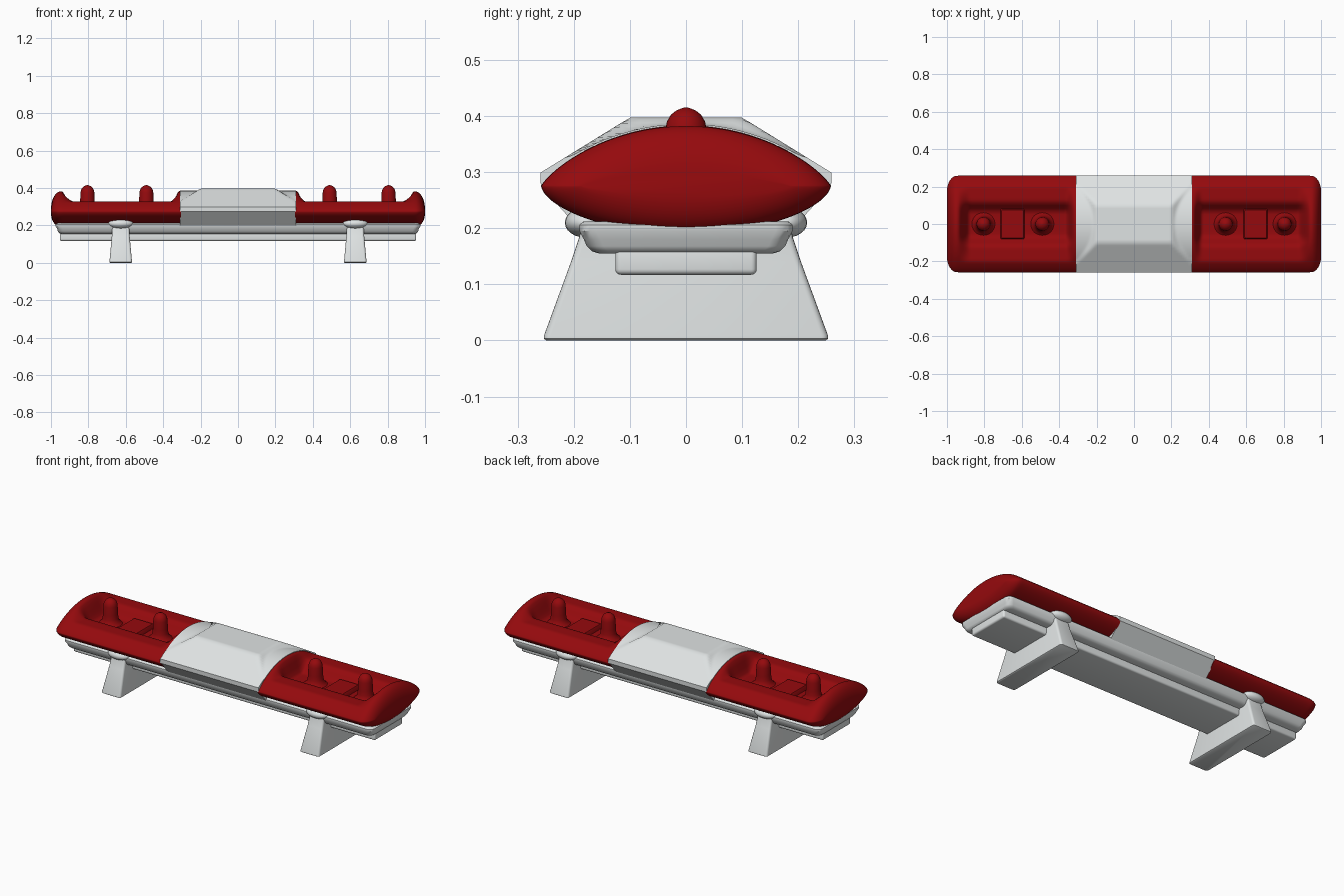
import bpy, bmesh, math

if "Cube" in bpy.data.objects:
    bpy.data.objects.remove(bpy.data.objects["Cube"])


def material(name, rgb):
    m = bpy.data.materials.new(name)
    m.diffuse_color = (*rgb, 1)
    m.use_nodes = True
    m.node_tree.nodes["Principled BSDF"].inputs["Base Color"].default_value = m.diffuse_color
    return m


RED = material("red plastic", (0.30, 0.003, 0.004))
WHITE = material("off white", (0.74, 0.77, 0.77))


def finish(bm, name, mat, angle=35, mirror=False):
    bmesh.ops.recalc_face_normals(bm, faces=bm.faces)
    me = bpy.data.meshes.new(name)
    bm.to_mesh(me)
    bm.free()
    ob = bpy.data.objects.new(name, me)
    bpy.context.collection.objects.link(ob)
    me.materials.append(mat)
    bpy.context.view_layer.objects.active = ob
    ob.select_set(True)
    bpy.ops.object.shade_smooth_by_angle(angle=math.radians(angle))
    ob.select_set(False)
    if mirror:
        ob.modifiers.new("Mirror", 'MIRROR').use_mirror_merge = False
    return ob


def loft(rings):
    bm = bmesh.new()
    vs = [[bm.verts.new(p) for p in r] for r in rings]
    n = len(rings[0])
    for a, b in zip(vs, vs[1:]):
        for i in range(n):
            j = (i + 1) % n
            bm.faces.new((a[i], a[j], b[j], b[i]))
    bm.faces.new(vs[0])
    bm.faces.new(vs[-1])
    return bm


def smooth(a, b, t):
    t = max(0, min(1, (t - a) / (b - a)))
    return t * t * (3 - 2 * t)


# Lens-shaped cross-section shared by the domes and the centre cover
W, MID = 0.258, 0.275
def upper(y): return MID + 0.108 * max(0, 1 - (y / W) ** 2) ** 0.8
def lower(y): return MID - 0.085 * max(0, 1 - (y / W) ** 2) ** 0.6


N = 48
YS = [W * math.sin(math.pi * (i / N - 0.5)) for i in range(N + 1)]


def section(x, top, bottom, ys=1, zs=1):
    pts = [(x, y * ys, MID + (top(x, y) - MID) * zs) for y in YS]
    return pts + [(x, y * ys, MID + (bottom(y) - MID) * zs) for y in YS[-2:0:-1]]


# Red domes: open trough along the top, rounded outer end
def dome_top(x, y):
    a = abs(y)
    floor = 0.272 + 0.055 * smooth(0.06, 0.125, a)
    w = smooth(0.315, 0.365, x) * (1 - smooth(0.875, 0.945, x))
    z = upper(y)
    return z + w * (min(z, floor) - z)


xs = [0.305 + 0.01 * i for i in range(8)] + [0.45, 0.55, 0.65, 0.75, 0.85]
xs += [0.87 + 0.01 * i for i in range(8)]
rings = [section(x, dome_top, lower) for x in xs]
for k in range(1, 11):
    t = math.radians(8.2 * k)
    rings.append(section(0.945 + 0.055 * math.sin(t), dome_top, lower,
                         0.68 + 0.32 * math.cos(t), 0.1 + 0.9 * math.cos(t)))
finish(loft(rings), "red_dome", RED, 50, True)


# White centre cover with a raised bevelled panel
def cover_top(x, y):
    f = 0.335 + 0.62 * min(0.3 - abs(x), 0.2 - abs(y))
    return max(upper(y) + 0.003, min(0.397, f))


def cover_bottom(y):
    return max(0.192, MID - (W - abs(y)) * 1.1)


xs = [-0.305 + 0.01 * i for i in range(62)]
xs = [-0.31] + xs[:-1] + [0.31]
finish(loft([section(x, cover_top, cover_bottom, 1.005) for x in xs]),
       "centre_cover", WHITE, 40)


# Base rails: rounded boxes
def box(name, hx, hy, z0, z1, r):
    bm = bmesh.new()
    bmesh.ops.create_cube(bm, size=1)
    for v in bm.verts:
        v.co = (v.co.x * 2 * hx, v.co.y * 2 * hy, z0 + (v.co.z + 0.5) * (z1 - z0))
    bmesh.ops.bevel(bm, geom=bm.edges[:], offset=r, segments=4, profile=0.5,
                    affect='EDGES')
    return finish(bm, name, WHITE)


def rounded(hx, hy, r, z, cx=0):
    pts = []
    for q, (sx, sy) in enumerate([(1, 1), (-1, 1), (-1, -1), (1, -1)]):
        for k in range(5):
            a = math.pi / 2 * (q + k / 4)
            pts.append((cx + sx * (hx - r) + r * math.cos(a),
                        sy * (hy - r) + r * math.sin(a), z))
    return pts


plate = [(0.155, 0.945, 0.155), (0.159, 0.957, 0.168), (0.168, 0.963, 0.177),
         (0.18, 0.966, 0.182), (0.195, 0.975, 0.19), (0.206, 0.975, 0.19),
         (0.212, 0.965, 0.183)]
finish(loft([rounded(hx, hy, 0.03, z) for z, hx, hy in plate]), "base_plate", WHITE)
box("lower_rail", 0.953, 0.126, 0.117, 0.165, 0.01)

# Feet: tapered blocks with a rounded clamp at each end
foot = [(0, 0.056, 0.249), (0.003, 0.06, 0.253), (0.009, 0.06, 0.253),
        (0.14, 0.048, 0.205), (0.185, 0.046, 0.19), (0.21, 0.046, 0.186)]
finish(loft([rounded(hx, hy, 0.012, z, 0.627) for z, hx, hy in foot]),
       "foot", WHITE, 35, True)
for side, sy in (("front", -1), ("back", 1)):
    bm = bmesh.new()
    bmesh.ops.create_uvsphere(bm, u_segments=24, v_segments=12, radius=1)
    for v in bm.verts:
        v.co = (0.627 + v.co.x * 0.066, sy * 0.178 + v.co.y * 0.038,
                0.21 + v.co.z * 0.027)
    finish(bm, side + "_foot_clamp", WHITE, 60, True)

# Domed posts standing in the trough
post = [(0.262, 0.075), (0.275, 0.058), (0.288, 0.046), (0.305, 0.041), (0.33, 0.039),
        (0.375, 0.037), (0.39, 0.034), (0.402, 0.027), (0.41, 0.017), (0.415, 0.004)]
for name, px in (("inner_post", 0.49), ("outer_post", 0.805)):
    finish(loft([[(px + r * math.cos(k * math.pi / 12), r * math.sin(k * math.pi / 12), z)
                  for k in range(24)] for z, r in post]), name, RED, 60, True)

# Flat block between the posts
block = [(0.26, 0.066, 0.085), (0.29, 0.062, 0.08), (0.296, 0.058, 0.076)]
finish(loft([rounded(hx, hy, 0.006, z, 0.65) for z, hx, hy in block]),
       "trough_block", RED, 35, True)
